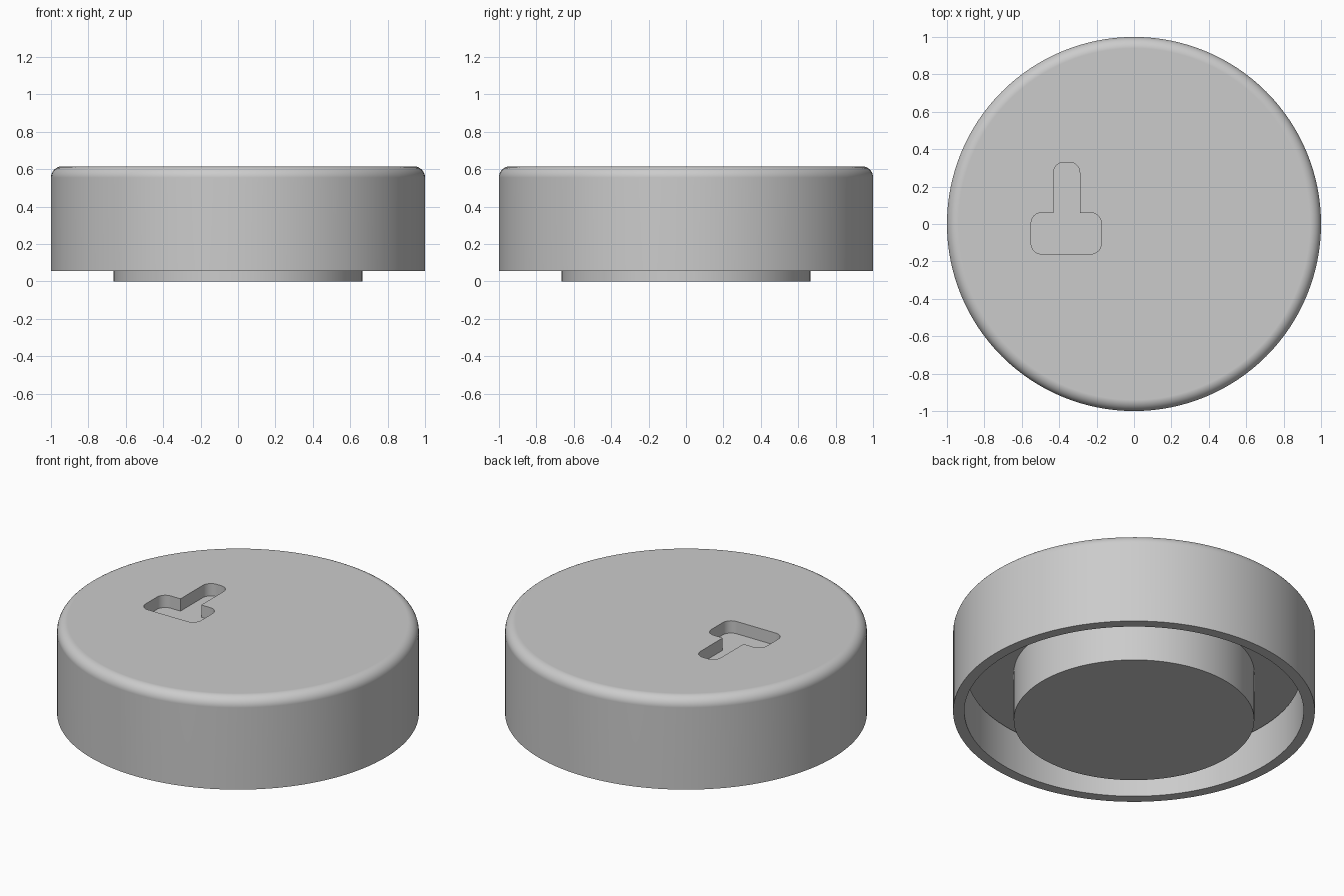
import bpy, bmesh
from math import sin, cos, pi, radians
from mathutils import Matrix

cube = bpy.data.objects.get("Cube")
if cube:
    bpy.data.objects.remove(cube, do_unlink=True)

grey = bpy.data.materials.new("plain grey")
grey.use_nodes = True
colour = (0.6, 0.6, 0.6, 1)
grey.diffuse_color = colour
grey.node_tree.nodes["Principled BSDF"].inputs["Base Color"].default_value = colour

SEGMENTS = 128
TOP, RIM = 0.615, 0.055


def add_object(name, bm):
    mesh = bpy.data.meshes.new(name)
    bmesh.ops.recalc_face_normals(bm, faces=bm.faces)
    bm.to_mesh(mesh)
    bm.free()
    mesh.materials.append(grey)
    obj = bpy.data.objects.new(name, mesh)
    bpy.context.collection.objects.link(obj)
    return obj


def arc(cx, cy, r, start, end, steps=8):
    """Points on an arc, angles in degrees."""
    angles = [radians(start + (end - start) * i / steps) for i in range(steps + 1)]
    return [(cx + r * cos(a), cy + r * sin(a)) for a in angles]


def lathe(name, profile):
    """Turn (radius, z) points round z and close both ends with flat discs."""
    bm = bmesh.new()
    rings = []
    for r, z in profile:
        rings.append([bm.verts.new((r * cos(2 * pi * i / SEGMENTS),
                                    r * sin(2 * pi * i / SEGMENTS), z))
                      for i in range(SEGMENTS)])
    for low, high in zip(rings, rings[1:]):
        for i in range(SEGMENTS):
            j = (i + 1) % SEGMENTS
            bm.faces.new((low[i], low[j], high[j], high[i]))
    bm.faces.new(rings[0])
    bm.faces.new(rings[-1])
    return add_object(name, bm)


# Body: central plug, recessed underside, narrow groove, rim, rounded top edge
ceiling = 0.30
fillet = 0.06
profile = [(0.665, 0), (0.665, ceiling), (0.925, ceiling), (0.925, ceiling + 0.04),
           (0.938, ceiling + 0.04), (0.938, RIM), (1, RIM)]
profile += arc(1 - fillet, TOP - fillet, fillet, 0, 90)
body = lathe("lid_body", profile)

# Cutter for the blind slot: rounded bar with a narrow round-ended stem
left, right, bottom, shoulder, tip = -0.55, -0.175, -0.16, 0.06, 0.33
stem_left, stem_right, r = -0.43, -0.29, 0.055
outline = arc(left + r, bottom + r, r, 180, 270)
outline += arc(right - r, bottom + r, r, 270, 360)
outline += arc(right - r, shoulder - r, r, 0, 90)
outline += [(stem_right, shoulder)]
outline += arc(stem_right - r, tip - r, r, 0, 90)
outline += arc(stem_left + r, tip - r, r, 90, 180)
outline += [(stem_left, shoulder)]
outline += arc(left + r, shoulder - r, r, 90, 180)

bm = bmesh.new()
face = bm.faces.new([bm.verts.new((x, y, TOP - 0.075)) for x, y in outline])
raised = bmesh.ops.extrude_face_region(bm, geom=[face])["geom"]
bmesh.ops.translate(bm, vec=(0, 0, 0.2),
                    verts=[v for v in raised if isinstance(v, bmesh.types.BMVert)])
cutter = add_object("slot_cutter", bm)
cutter.hide_render = True

# Cut the slot, then smooth the round walls while keeping flats flat
cut = body.modifiers.new("slot", "BOOLEAN")
cut.operation = "DIFFERENCE"
cut.solver = "EXACT"
cut.object = cutter
bpy.ops.object.select_all(action="DESELECT")
body.select_set(True)
bpy.context.view_layer.objects.active = body
bpy.ops.object.modifier_apply(modifier=cut.name)
bpy.data.objects.remove(cutter, do_unlink=True)
bpy.ops.object.shade_smooth_by_angle(angle=radians(30))
weighted = body.modifiers.new("flat_normals", "WEIGHTED_NORMAL")
weighted.keep_sharp = True
